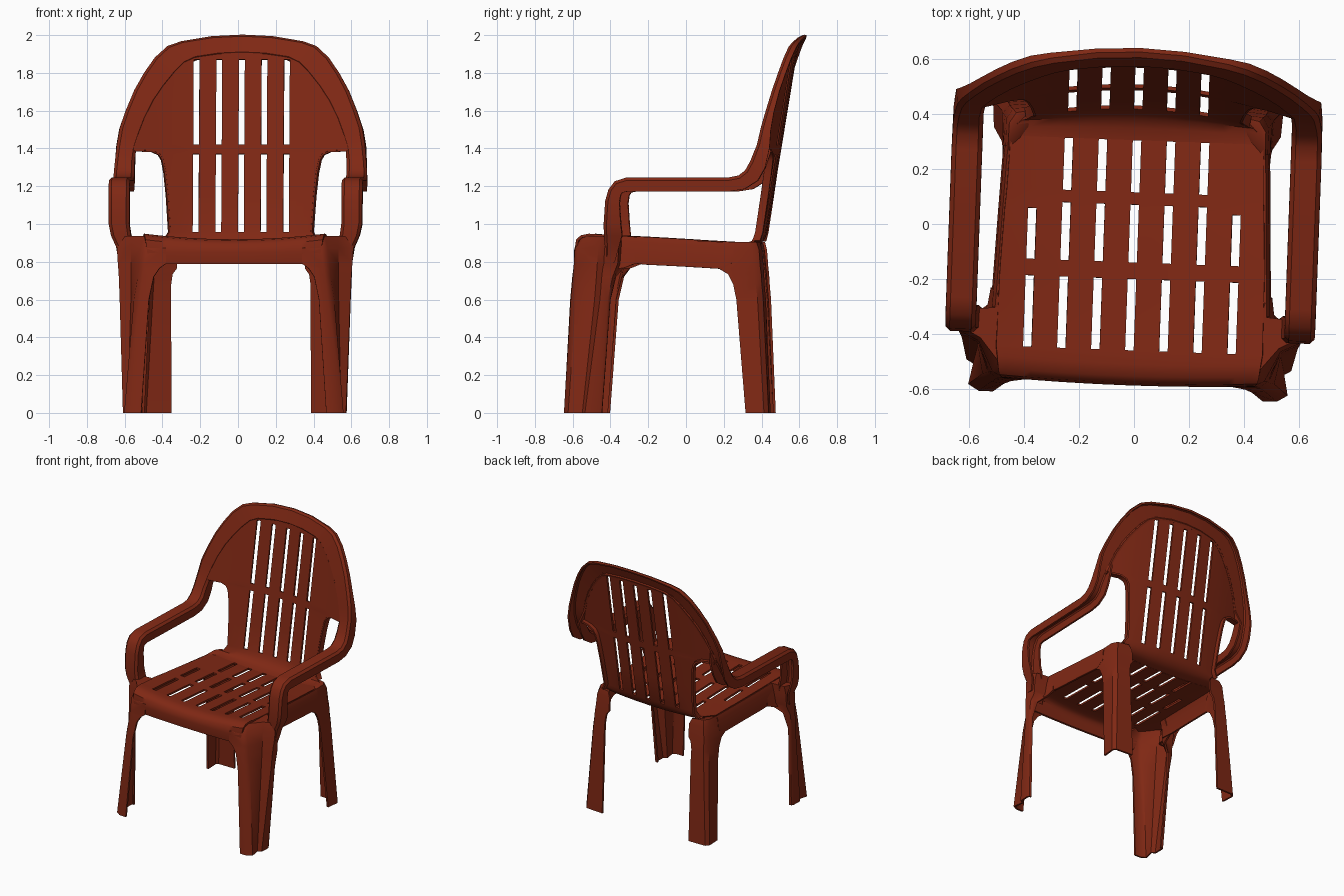
import bpy, bmesh, math
from mathutils import Vector

if "Cube" in bpy.data.objects:
    bpy.data.objects.remove(bpy.data.objects["Cube"])

COLOR = (0.215, 0.021, 0.007, 1)
plastic = bpy.data.materials.new("red brown plastic")
plastic.use_nodes = True
plastic.diffuse_color = COLOR
plastic.node_tree.nodes["Principled BSDF"].inputs["Base Color"].default_value = COLOR
YAW = math.radians(-2.1)


def shell(name, rows, hole=None, mirror=False, cap=False, thick=0.014):
    """Skin rows of points into a thin moulded sheet, skipping hole cells."""
    bm = bmesh.new()
    grid = [[bm.verts.new(p) for p in row] for row in rows]
    for i in range(len(grid) - 1):
        for j in range(len(grid[i]) - 1):
            if not (hole and hole(i, j)):
                a, b = grid[i], grid[i + 1]
                bm.faces.new((a[j], a[j + 1], b[j + 1], b[j]))
    if cap:
        bm.faces.new(grid[-1])
    bmesh.ops.recalc_face_normals(bm, faces=bm.faces)
    mesh = bpy.data.meshes.new(name)
    bm.to_mesh(mesh)
    bm.free()
    mesh.materials.append(plastic)
    ob = bpy.data.objects.new(name, mesh)
    bpy.context.collection.objects.link(ob)
    if mirror:
        ob.modifiers.new("Mirror", 'MIRROR').merge_threshold = 0.002
    solid = ob.modifiers.new("Solidify", 'SOLIDIFY')
    solid.thickness, solid.offset = thick, 0
    ob.rotation_euler.z = YAW
    bpy.ops.object.select_all(action='DESELECT')
    ob.select_set(True)
    bpy.context.view_layer.objects.active = ob
    bpy.ops.object.convert(target='MESH')
    bpy.ops.object.shade_smooth_by_angle(angle=math.radians(38))


def columns(count, pitch, half_width):
    """Sheet columns: both edges of every slot, plus outer margins."""
    n = count // 2
    slots = [i * pitch + s * 0.0155 for i in range(-n, n + 1) for s in (-1, 1)]
    end = slots[-1]
    margin = [end + (half_width - end) * t for t in (0.33, 0.67, 1)]
    return [-x for x in reversed(margin)] + slots + margin


def slot_index(j):
    """Slot number of a column of cells, or None on a slat."""
    k = j - 3
    return k // 2 if k >= 0 and k % 2 == 0 else None


def back_y(x, z):
    """Leaning backrest surface, wrapped forward at the sides."""
    return 0.415 + 0.165 * (z - 0.9) - 0.27 * x * x


# Seat with rolled front edge and three rows of slots: y, z, half width
seat_rows = [(-.572, .79, .43), (-.58, .85, .46), (-.572, .885, .47),
             (-.55, .905, .475), (-.51, .912, .48), (-.46, .908, .485),
             (-.20, .895, .482), (-.14, .892, .48), (.045, .882, .472),
             (.07, .88, .47), (.115, .878, .467), (.305, .868, .46)]
seat = []
for i, (y, z, hw) in enumerate(seat_rows):
    dip = 0.13 if i > 1 else 0
    seat.append([(x, y + 0.06 * x * x * (i < 5), z + dip * x * x)
                 for x in columns(7, 0.124, hw)])


def seat_hole(i, j):
    k = slot_index(j)
    if k is None or k > 6:
        return False
    outer = k in (0, 6)
    return i in (5, 7) or (i in (8, 10) and not outer)


shell("seat", seat, seat_hole)

# Backrest, curving up out of the seat: z, half width
panel = []
for y, z, hw, kz, ky in ((.305, .868, .46, .13, 0), (.35, .875, .45, .1, .05),
                         (.388, .895, .42, .05, .12), (.41, .925, .385, .02, .2)):
    panel.append([(x, y - ky * x * x, z + kz * x * x)
                  for x in columns(5, 0.12, hw)])
for z, hw in ((.955, .372), (1.15, .385), (1.27, .398), (1.34, .412),
              (1.37, .43), (1.388, .47), (1.392, .575), (1.42, .57),
              (1.51, .54), (1.6, .50), (1.71, .435), (1.8, .365),
              (1.87, .30)):
    panel.append([(x, back_y(x, z), z) for x in columns(5, 0.12, hw)])
top = []
for x in columns(5, 0.12, .275):
    z = 1.905 - 0.4 * x * x
    top.append((x, back_y(x, z), z))
panel.append(top)


def back_hole(i, j):
    k = slot_index(j)
    in_slot = k is not None and k < 5
    return in_slot and 4 <= i < len(panel) - 2 and not 8 <= i <= 10


shell("backrest", panel, back_hole)

# Flange turned backward along the arm openings of the backrest
edge = [(.91, .40), (.955, .372), (1.15, .385), (1.27, .398),
        (1.34, .412), (1.37, .43), (1.388, .47), (1.391, .57)]
shell("backrest_flange", [[(x, back_y(x, z) - .005, z),
                           (x + .008, back_y(x, z) + .035, z)]
                          for z, x in edge], mirror=True)

# Arm and back rim, one hollow channel: outer edge, inner edge, flange depth
track = []
for xo, xi, y, z, depth in (
        (.612, .53, -.405, .80, .05), (.625, .54, -.402, .88, .07),
        (.652, .56, -.405, .94, .09), (.664, .568, -.406, 1.0, .085),
        (.666, .568, -.398, 1.12, .07), (.666, .568, -.381, 1.18, .065),
        (.666, .568, -.35, 1.221, .066), (.666, .568, -.29, 1.24, .068),
        (.666, .568, .25, 1.24, .068), (.665, .568, .305, 1.251, .072),
        (.664, .568, .342, 1.28, .08), (.66, .568, .37, 1.33, .08)):
    track.append((Vector((xo, y, z)), Vector((xi, y, z)), depth))
for xo, zo, xi, zi, depth in (
        (.65, 1.42, .56, 1.40, .065), (.635, 1.51, .535, 1.48, .05),
        (.605, 1.6, .505, 1.56, .04), (.56, 1.71, .46, 1.65, .035),
        (.51, 1.8, .41, 1.725, .035), (.455, 1.88, .35, 1.80, .035),
        (.39, 1.94, .30, 1.85, .035), (.32, 1.965, .24, 1.878, .03),
        (.16, 1.992, .12, 1.895, .025), (0, 2.0, 0, 1.9, .025)):
    track.append((Vector((xo, back_y(xo, zo) + .018, zo)),
                  Vector((xi, back_y(xi, zi) - .004, zi)), depth))
rim = []
for i, (o, inner, depth) in enumerate(track):
    a, b = track[max(i - 1, 0)][0], track[min(i + 1, len(track) - 1)][0]
    width = (inner - o).normalized()
    normal = (b - a).cross(width).normalized()
    drop_in = 0.014 if i > 12 else depth
    row = [o - normal * depth, o - normal * 0.012, o + width * 0.012,
           inner - width * 0.012, inner - normal * 0.012,
           inner - normal * drop_in]
    if i == len(track) - 1:
        for p in row:
            p.x = 0
    rim.append(row)
shell("arms_and_back_rim", rim, mirror=True)


def leg(name, sections):
    """Loft a leg from open plan sections, each a height and x, y pairs."""
    shell(name, [[(x, y, z) for x, y in zip(s[::2], s[1::2])]
                 for z, s in sections], mirror=True, cap=True)


# Front legs: folded section flaring into the skirt
leg("front_legs", (
    (0, (.565, -.43, .58, -.43, .585, -.44, .585, -.51, .56, -.525, .575, -.60, .54, -.62, .49, -.62)),
    (.6, (.59, -.385, .60, -.385, .605, -.395, .605, -.43, .545, -.46, .525, -.56, .495, -.585, .45, -.59)),
    (.72, (.565, -.355, .595, -.36, .61, -.37, .61, -.42, .545, -.45, .505, -.555, .48, -.575, .425, -.58)),
    (.765, (.515, -.315, .53, -.345, .60, -.355, .613, -.415, .545, -.447, .502, -.552, .475, -.572, .395, -.575)),
    (.79, (.505, -.25, .515, -.335, .60, -.345, .615, -.41, .545, -.445, .50, -.55, .47, -.57, .36, -.57)),
    (.87, (.495, -.26, .505, -.33, .60, -.34, .62, -.405, .545, -.44, .49, -.55, .46, -.565, .36, -.572)),
    (.93, (.482, -.27, .49, -.325, .59, -.335, .615, -.39, .54, -.43, .475, -.51, .45, -.53, .40, -.50)),
))

# Rear legs: angle section with a wide rear face
leg("rear_legs", (
    (0, (.515, .335, .522, .43, .505, .45, .37, .455)),
    (.6, (.485, .285, .49, .395, .47, .42, .37, .43)),
    (.68, (.482, .268, .485, .385, .465, .413, .37, .423)),
    (.735, (.48, .24, .48, .38, .463, .41, .362, .42)),
    (.765, (.48, .19, .477, .375, .46, .405, .34, .417)),
    (.86, (.47, .22, .47, .365, .452, .398, .34, .41)),
    (.90, (.462, .25, .462, .35, .44, .385, .36, .40)),
))

# Side skirts under the seat edge
shell("side_skirts", [[(x + .016, y, low), (x + .011, y, high - .03), (x, y, high)]
                      for y, x, low, high in ((-.32, .487, .80, .935),
                                              (-.2, .482, .785, .925),
                                              (0, .474, .775, .913),
                                              (.21, .465, .762, .902),
                                              (.27, .461, .80, .90))],
      mirror=True)
